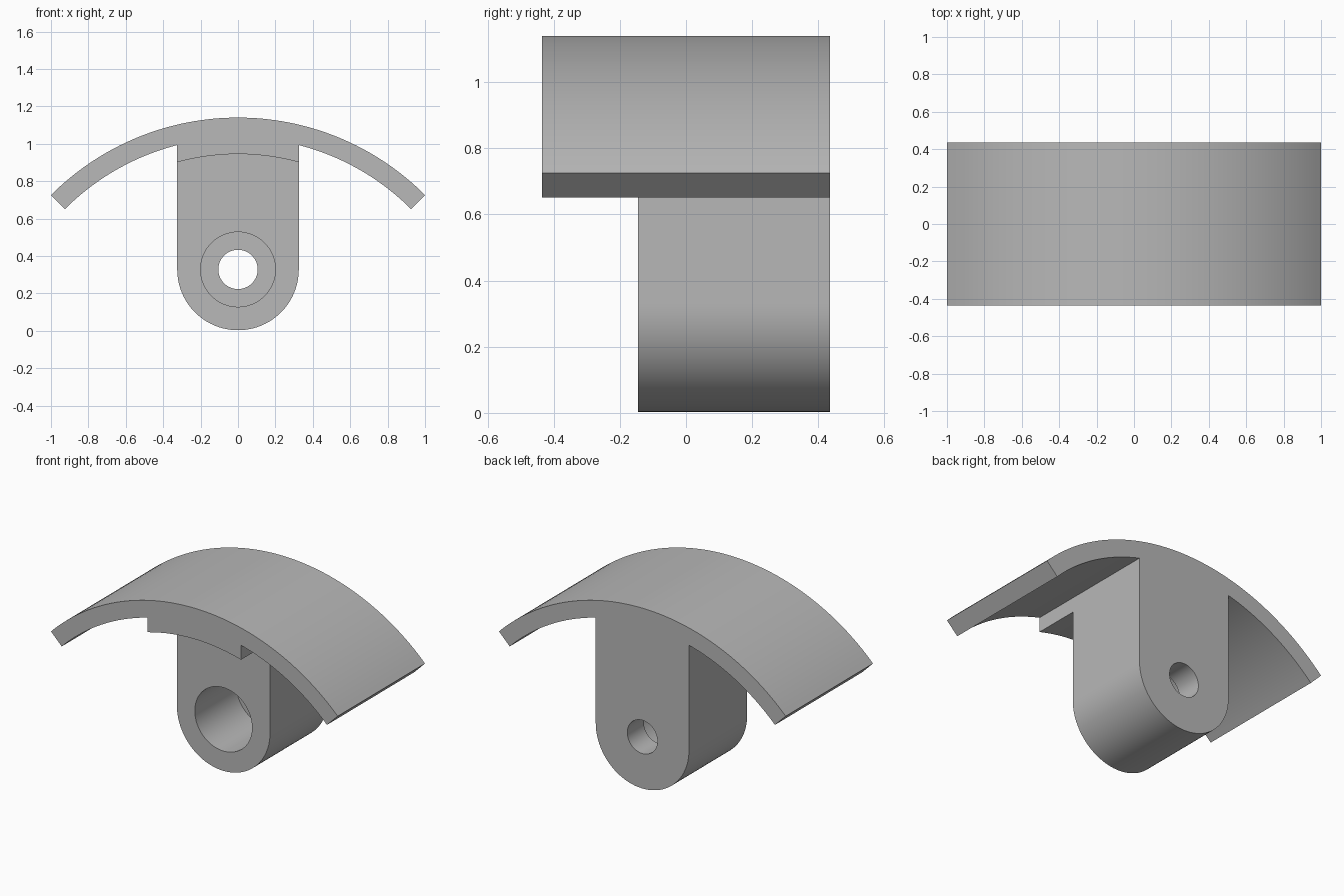
import bpy, bmesh, math

old = bpy.data.objects.get("Cube")
if old:
    bpy.data.objects.remove(old, do_unlink=True)

grey = bpy.data.materials.new("plain_grey")
grey.use_nodes = True
colour = (0.48, 0.48, 0.48, 1)
grey.diffuse_color = colour
grey.node_tree.nodes["Principled BSDF"].inputs["Base Color"].default_value = colour

ARC_Z = -0.274           # centre height of the curved plate
R_OUT, R_IN, R_PAD = 1.414, 1.308, 1.219
R_MID = (R_OUT + R_IN) / 2
HALF_W = 0.325           # half width of the post
HOLE_Z = 0.328
FRONT, STEP, BACK = -0.435, -0.145, 0.435
BORE_FLOOR = 0.27


def arc(radius, cz, start, end, steps):
    """Points along an arc; angles are measured from straight up towards +x."""
    angles = [start + (end - start) * i / steps for i in range(steps + 1)]
    return [(radius * math.sin(a), cz + radius * math.cos(a)) for a in angles]


def extrude(name, profile, y0, y1):
    """Extrude an x-z outline from y0 to y1."""
    bm = bmesh.new()
    face = bm.faces.new([bm.verts.new((x, y0, z)) for x, z in profile])
    grown = bmesh.ops.extrude_face_region(bm, geom=[face])["geom"]
    verts = [g for g in grown if isinstance(g, bmesh.types.BMVert)]
    bmesh.ops.translate(bm, vec=(0, y1 - y0, 0), verts=verts)
    bmesh.ops.recalc_face_normals(bm, faces=bm.faces[:])
    mesh = bpy.data.meshes.new(name)
    bm.to_mesh(mesh)
    bm.free()
    mesh.materials.append(grey)
    obj = bpy.data.objects.new(name, mesh)
    bpy.context.collection.objects.link(obj)
    return obj


def combine(body, other, operation):
    """Apply a boolean and discard the second object."""
    mod = body.modifiers.new("combine", 'BOOLEAN')
    mod.operation = operation
    mod.solver = 'EXACT'
    mod.object = other
    bpy.context.view_layer.objects.active = body
    bpy.ops.object.modifier_apply(modifier=mod.name)
    bpy.data.objects.remove(other, do_unlink=True)


def cylinder(name, radius, y0, y1):
    return extrude(name, arc(radius, HOLE_Z, 0, math.tau, 64)[:-1], y0, y1)


# Curved plate
q = math.pi / 4
bracket = extrude("curved_bracket",
                  arc(R_OUT, ARC_Z, -q, q, 64) + arc(R_IN, ARC_Z, q, -q, 64),
                  FRONT, BACK)

# Post with rounded lower end, reaching into the plate
top = math.asin(HALF_W / R_MID)
post = extrude("post",
               arc(R_MID, ARC_Z, -top, top, 12)
               + arc(HALF_W, HOLE_Z, math.pi / 2, math.pi * 1.5, 40),
               STEP, BACK)

# Thickened pad under the plate, ahead of the post
low = math.asin(HALF_W / R_PAD)
pad = extrude("front_pad",
              arc(R_MID, ARC_Z, -top, top, 12) + arc(R_PAD, ARC_Z, low, -low, 24),
              FRONT, 0)

combine(bracket, post, 'UNION')
combine(bracket, pad, 'UNION')

# Wide blind bore from the front, narrow hole right through
combine(bracket, cylinder("wide_bore", 0.2, STEP - 0.2, BORE_FLOOR), 'DIFFERENCE')
combine(bracket, cylinder("narrow_hole", 0.105, STEP, BACK + 0.2), 'DIFFERENCE')

bpy.ops.object.select_all(action='DESELECT')
bracket.select_set(True)
bpy.context.view_layer.objects.active = bracket
bpy.ops.object.shade_smooth_by_angle(angle=math.radians(30))
